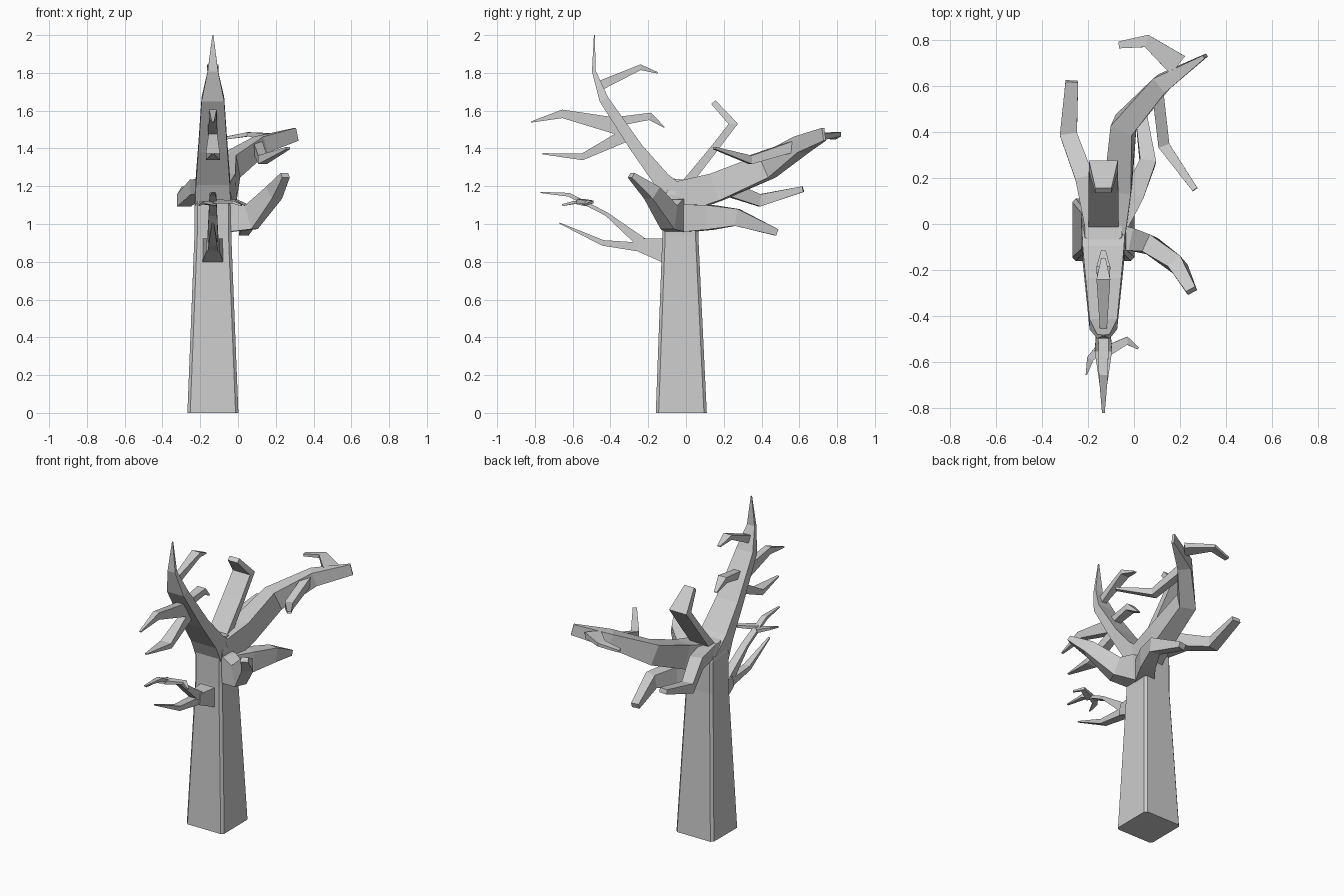
import bpy, bmesh
from mathutils import Vector


def limb(name, rows, side=None, chamfer=0.0):
    """Loft rectangular sections along a path; each row is x, y, z, width, thickness."""
    pts = [Vector(r[:3]) for r in rows]
    bm = bmesh.new()
    rings = []
    for i, r in enumerate(rows):
        t = Vector()
        if i > 0:
            t += (pts[i] - pts[i - 1]).normalized()
        if i < len(rows) - 1:
            t += (pts[i + 1] - pts[i]).normalized()
        t.normalize()
        s = Vector(side) if side else t.cross(Vector((0, 0, 1)))
        s = (s - t * s.dot(t)).normalized()
        n = t.cross(s)
        a, b, c = r[3] / 2, r[4] / 2, chamfer
        if c:
            sec = [(a, -b + c), (a, b - c), (a - c, b), (-a + c, b),
                   (-a, b - c), (-a, -b + c), (-a + c, -b), (a - c, -b)]
        else:
            sec = [(a, -b), (a, b), (-a, b), (-a, -b)]
        rings.append([bm.verts.new(pts[i] + s * u + n * v) for u, v in sec])
    k = len(rings[0])
    for lo, hi in zip(rings, rings[1:]):
        for j in range(k):
            bm.faces.new((lo[j], lo[(j + 1) % k], hi[(j + 1) % k], hi[j]))
    bm.faces.new(rings[0][::-1])
    bm.faces.new(rings[-1])
    bmesh.ops.recalc_face_normals(bm, faces=bm.faces)
    me = bpy.data.meshes.new(name)
    bm.to_mesh(me)
    bm.free()
    ob = bpy.data.objects.new(name, me)
    bpy.context.collection.objects.link(ob)
    return ob


X = (1, 0, 0)
C = -0.133  # trunk centre line in x

# Trunk with narrow chamfered corners
limb("trunk", [(C, -0.025, 0, .27, .27), (C, -0.03, .94, .195, .19),
               (C, -0.03, 1.15, .195, .19), (C, -0.02, 1.235, .16, .10)], X, .015)

# Tall front limb and the twigs along it
limb("front_limb", [(C, -.04, 1.12, .19, .16), (C, -.13, 1.235, .18, .09),
                    (C, -.26, 1.40, .155, .065), (C, -.435, 1.66, .12, .05),
                    (C, -.488, 1.81, .055, .02), (C, -.485, 2.0, .006, .005)], X)
limb("front_limb_twig_low", [(C, -.32, 1.47, .04, .07), (C, -.55, 1.355, .075, .035),
                             (C, -.76, 1.372, .015, .006)], X)
limb("front_limb_twig_mid", [(C, -.35, 1.515, .05, .09), (C, -.655, 1.583, .04, .045),
                             (C, -.82, 1.54, .012, .006)], X)
limb("front_limb_twig_inner", [(C, -.38, 1.54, .04, .05), (C, -.19, 1.57, .06, .04),
                               (C, -.115, 1.512, .02, .006)], X)
limb("front_limb_twig_top", [(C, -.45, 1.735, .03, .05), (C, -.24, 1.83, .06, .03),
                             (C, -.15, 1.80, .02, .008)], X)

# Low front stub splitting into two twigs
limb("front_stub", [(C, -.11, .86, .11, .13), (C, -.25, .89, .07, .07)], X)
limb("front_stub_twig_low", [(C, -.22, .875, .06, .05), (C, -.44, .90, .045, .03),
                             (C, -.67, 1.005, .012, .006)], X)
limb("front_stub_twig_high", [(C, -.22, .89, .06, .06), (C, -.42, 1.052, .045, .02),
                              (C, -.62, 1.155, .035, .02), (C, -.77, 1.167, .012, .006)], X)
limb("front_side_twig_left", [(C, -.53, 1.11, .05, .025), (-.19, -.585, 1.115, .03, .015),
                              (-.207, -.655, 1.10, .006, .01)])
limb("front_side_twig_right", [(C, -.56, 1.12, .05, .025), (-.03, -.507, 1.117, .035, .015),
                               (.018, -.54, 1.10, .01, .01)])

# Big rear limb curving to the right, with its two side twigs
limb("rear_limb", [(-.11, -.03, 1.14, .15, .17), (-.07, .16, 1.195, .12, .15),
                   (-.045, .43, 1.305, .10, .13), (.12, .61, 1.42, .08, .09),
                   (.31, .73, 1.475, .015, .07)])
limb("rear_limb_end_twig", [(.19, .69, 1.462, .10, .035), (.055, .795, 1.475, .055, .022),
                            (-.065, .778, 1.455, .03, .015)])
limb("rear_limb_inner_twig", [(.10, .60, 1.42, .05, .06), (.13, .34, 1.34, .05, .045),
                              (.265, .15, 1.402, .025, .012)])

# Upright blade-shaped limb behind the fork
limb("upright_limb", [(C, -.01, 1.20, .13, .05), (C, .15, 1.40, .13, .04),
                      (C, .25, 1.53, .125, .05), (C, .145, 1.645, .07, .03)], X)

# Rear left limb
limb("rear_left_limb", [(-.17, 0, 1.20, .09, .08), (-.215, .20, 1.195, .08, .08),
                        (-.285, .39, 1.125, .075, .065), (-.27, .62, 1.185, .055, .03)])

# Right front limb
limb("right_front_limb", [(-.12, -.05, 1.05, .12, .17), (-.02, -.065, 1.045, .10, .17),
                          (.07, -.09, 1.035, .08, .13), (.19, -.18, 1.165, .07, .08),
                          (.25, -.29, 1.258, .045, .03)])

# Lower right rear limb
limb("right_rear_limb", [(-.10, -.03, 1.03, .12, .15), (0, .13, 1.035, .09, .13),
                         (.06, .27, 1.035, .07, .09), (.03, .48, .955, .05, .035)])
